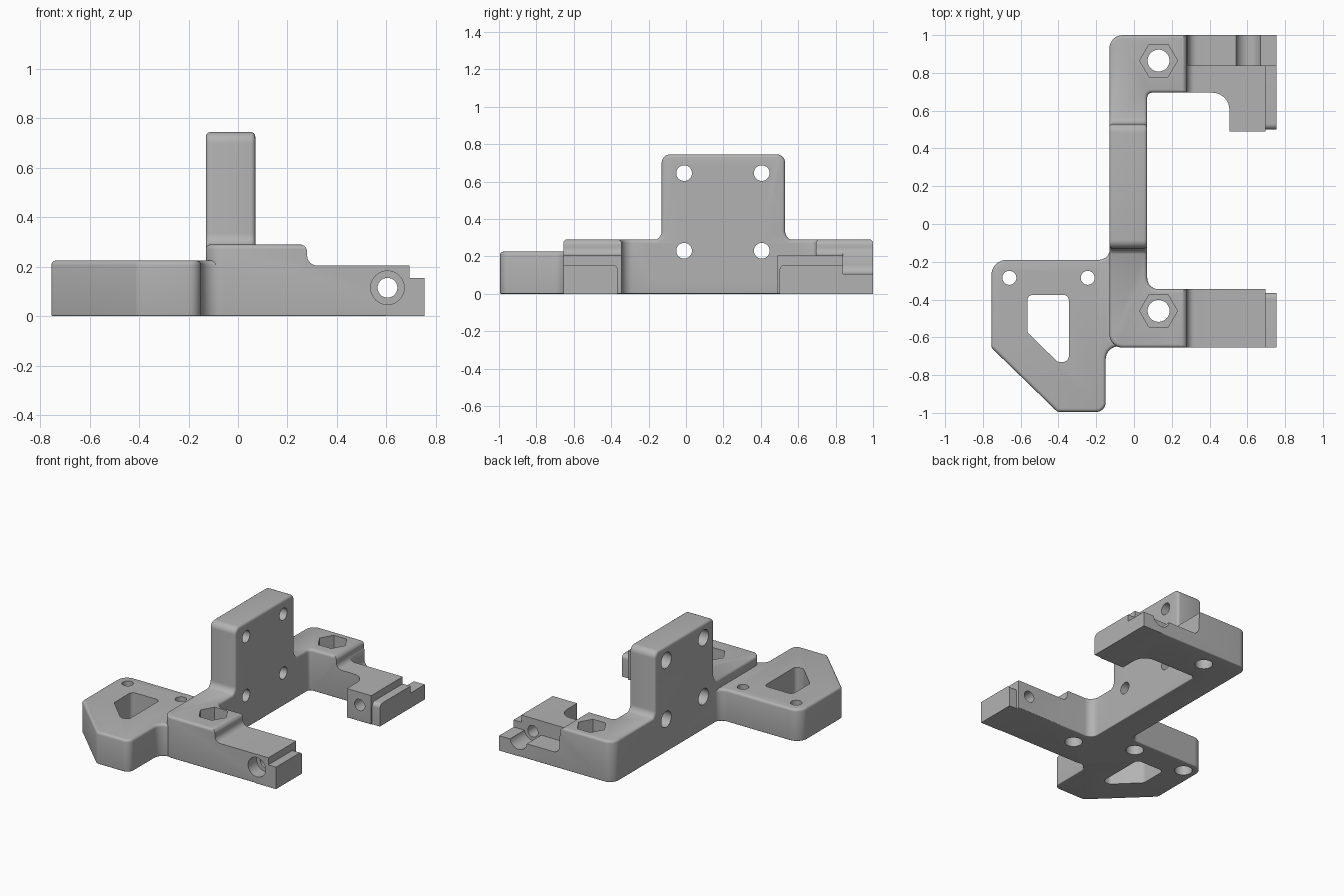
import bpy
import bmesh
import math
from mathutils import Vector

if "Cube" in bpy.data.objects:
    bpy.data.objects.remove(bpy.data.objects["Cube"], do_unlink=True)

grey = bpy.data.materials.new("plain_grey")
grey.use_nodes = True
grey.diffuse_color = (0.45, 0.45, 0.45, 1)
grey.node_tree.nodes["Principled BSDF"].inputs["Base Color"].default_value = (0.45, 0.45, 0.45, 1)

PLACE = {"x": lambda u, v, w: (w, u, v),
         "y": lambda u, v, w: (u, w, v),
         "z": lambda u, v, w: (u, v, w)}


def rounded(corners, steps=8):
    """Outline from (u, v[, radius]) corners, each radius turned into an arc."""
    out = []
    count = len(corners)
    for i, c in enumerate(corners):
        p = Vector(c[:2])
        if len(c) == 2:
            out.append(p)
            continue
        a = (Vector(corners[i - 1][:2]) - p).normalized()
        b = (Vector(corners[(i + 1) % count][:2]) - p).normalized()
        half = a.angle(b) / 2
        centre = p + (a + b).normalized() * c[2] / math.sin(half)
        reach = c[2] / math.tan(half)
        start, end = p + a * reach - centre, p + b * reach - centre
        sweep = math.pi - 2 * half
        for k in range(steps + 1):
            t = k / steps
            out.append(centre + (start * math.sin((1 - t) * sweep)
                                 + end * math.sin(t * sweep)) / math.sin(sweep))
    return out


def prism(name, outline, axis, lo, hi, lo_round=0, hi_round=0):
    """Extrude an outline along an axis and round the rims of its two caps."""
    bm = bmesh.new()
    rings = [[bm.verts.new(PLACE[axis](p[0], p[1], w)) for p in outline] for w in (lo, hi)]
    caps = [bm.faces.new(r) for r in rings]
    n = len(outline)
    for i in range(n):
        j = (i + 1) % n
        bm.faces.new((rings[0][i], rings[0][j], rings[1][j], rings[1][i]))
    bmesh.ops.recalc_face_normals(bm, faces=bm.faces)
    rims = [list(c.edges) for c in caps]
    for edges, size in zip(rims, (lo_round, hi_round)):
        if size:
            bmesh.ops.bevel(bm, geom=edges, offset=size, segments=4, profile=0.5, affect='EDGES')
    mesh = bpy.data.meshes.new(name)
    bm.to_mesh(mesh)
    bm.free()
    mesh.materials.append(grey)
    obj = bpy.data.objects.new(name, mesh)
    bpy.context.collection.objects.link(obj)
    return obj


def rod(name, u, v, radius, axis, lo, hi, sides=40):
    ring = [(u + radius * math.cos(math.tau * k / sides),
             v + radius * math.sin(math.tau * k / sides)) for k in range(sides)]
    return prism(name, ring, axis, lo, hi)


def combine(body, tool, operation):
    """Apply a boolean and remove the spent tool."""
    mod = body.modifiers.new("combine", 'BOOLEAN')
    mod.operation, mod.solver, mod.object = operation, 'EXACT', tool
    graph = bpy.context.evaluated_depsgraph_get()
    mesh = bpy.data.meshes.new_from_object(body.evaluated_get(graph))
    body.modifiers.clear()
    body.data = mesh
    bpy.data.objects.remove(tool, do_unlink=True)


# U-shaped base frame with two arms
frame = prism("bracket_frame", rounded([
    (-.13, -.655, .07), (.695, -.655), (.695, -.345), (.07, -.345, .06),
    (.07, .695, .025), (.505, .695, .09), (.505, .49), (.695, .49),
    (.695, 1), (-.13, 1, .07)]), "z", 0, .29, .006, .018)

# Step down from the frame to the thinner arm ends
combine(frame, prism("arm_step", rounded([
    (.2, .4), (.2, .29), (.28, .29, .03), (.28, .205, .04), (1, .205), (1, .4)]),
    "y", -1.1, 1.1), 'DIFFERENCE')

# Low tabs at the arm tips
tab_top = .155
for name, inner, outer in (("front_tab", -.365, -.655), ("back_tab", .5, 1)):
    combine(frame, prism(name, rounded([
        (outer, 0), (outer, tab_top), (inner, tab_top, .03), (inner, 0)]),
        "x", .6, .755), 'UNION')

# Upright plate with filleted foot
combine(frame, prism("upright_plate", rounded([
    (-.2, .05), (.6, .05), (.6, .285), (.53, .285, .05), (.53, .745, .045),
    (-.13, .745, .045), (-.13, .285, .05), (-.2, .285)]),
    "x", -.13, .07, .018, .018), 'UNION')

# Side foot with its through window
foot = prism("side_foot", rounded([
    (-.755, -.19, .08), (-.755, -.655, .03), (-.405, -.995, .03), (-.15, -.995, .05),
    (-.15, -.647, .07), (-.06, -.647), (-.06, -.1), (-.127, -.1),
    (-.127, -.19, .06)]), "z", 0, .225, .006, .018)
combine(foot, prism("foot_window", rounded([
    (-.565, -.375, .03), (-.565, -.572, .03), (-.405, -.73, .03),
    (-.345, -.73, .03), (-.345, -.375, .03)]), "z", -.1, .4), 'DIFFERENCE')
combine(frame, foot, 'UNION')

# Rear ledge and half-round channel in the back arm
cutters = [prism("rear_ledge", rounded([
    (.285, .4), (.285, .105, .05), (1, .105), (1, .4)]), "y", .84, 1.1),
    rod("rear_channel", .605, .115, .066, "y", .84, 1.1)]

# Cross bore through both arm tips, counterbored at the front
cutters += [rod("cross_bore", .605, .115, .04, "y", -1.1, 1.1),
            rod("front_counterbore", .605, .115, .068, "y", -.8, -.56)]

# Vertical bolt holes with hexagonal nut pockets
for y in (.865, -.46):
    cutters += [rod("bolt_hole", .13, y, .058, "z", -.1, .4),
                rod("nut_pocket", .13, y, .1, "z", .17, .4, 6)]

# Foot screw holes, wider from below
for x in (-.66, -.245):
    cutters += [rod("foot_hole", x, -.285, .037, "z", -.1, .4),
                rod("foot_counterbore", x, -.285, .058, "z", -.1, .11)]

# Plate screw holes, wider from the outer side
for y in (-.01, .405):
    for z in (.23, .645):
        cutters += [rod("plate_hole", y, z, .042, "x", -.3, .2),
                    rod("plate_counterbore", y, z, .056, "x", -.3, -.03)]

for cutter in cutters:
    combine(frame, cutter, 'DIFFERENCE')

bpy.ops.object.select_all(action='DESELECT')
frame.select_set(True)
bpy.context.view_layer.objects.active = frame
bpy.ops.object.shade_smooth_by_angle(angle=math.radians(30))
